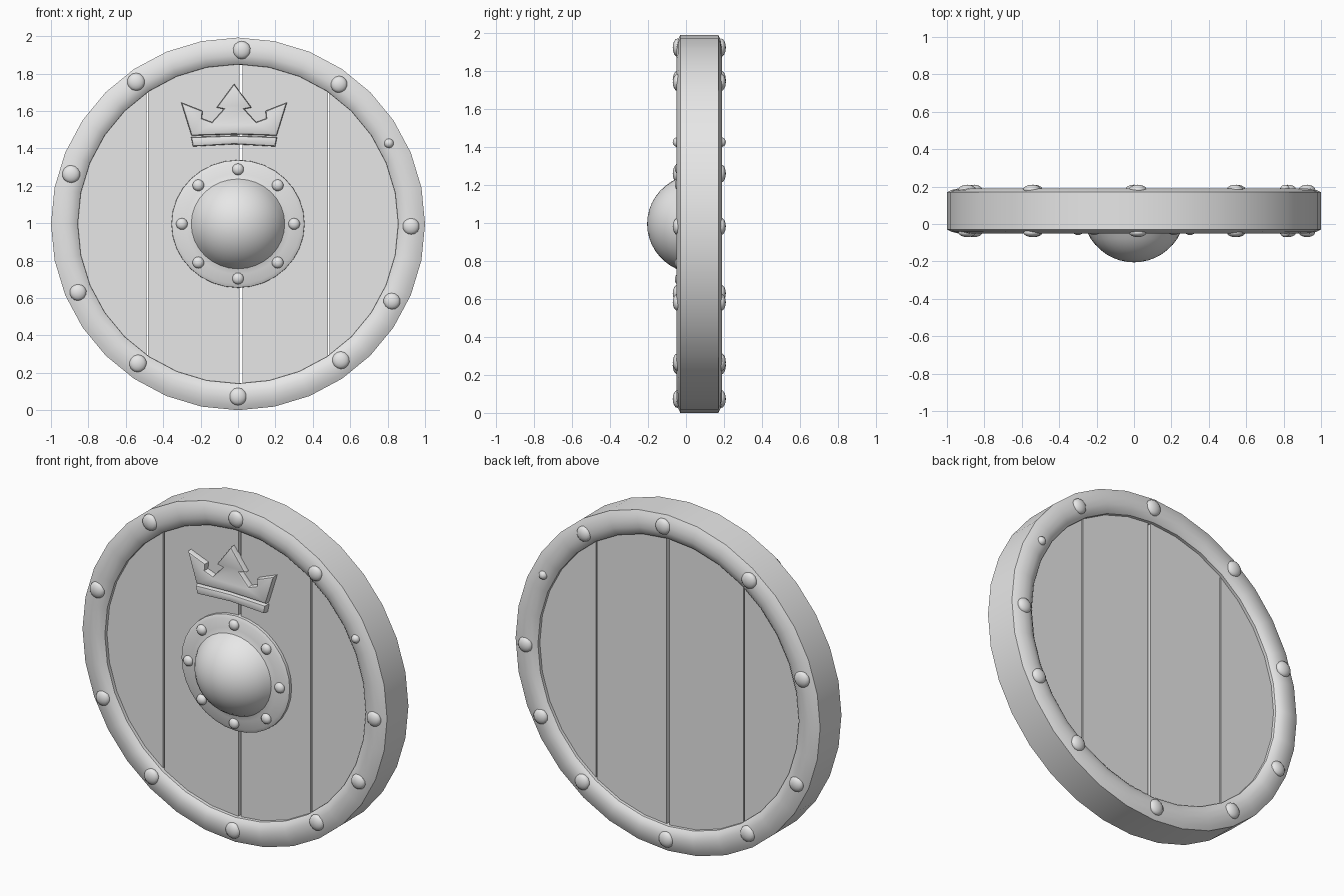
import bpy, bmesh, math

if "Cube" in bpy.data.objects:
    bpy.data.objects.remove(bpy.data.objects["Cube"])

CZ = 0.996          # height of the shield centre
FRONT, BACK = -0.005, 0.147   # faces of the wooden boards

grey = bpy.data.materials.new("plain grey")
grey.diffuse_color = (0.8, 0.8, 0.8, 1)
grey.use_nodes = True
grey.node_tree.nodes["Principled BSDF"].inputs["Base Color"].default_value = grey.diffuse_color


def finish(name, bm, angle=40):
    bmesh.ops.recalc_face_normals(bm, faces=bm.faces)
    me = bpy.data.meshes.new(name)
    bm.to_mesh(me)
    bm.free()
    me.materials.append(grey)
    ob = bpy.data.objects.new(name, me)
    bpy.context.collection.objects.link(ob)
    bpy.ops.object.select_all(action='DESELECT')
    ob.select_set(True)
    bpy.context.view_layer.objects.active = ob
    bpy.ops.object.shade_smooth_by_angle(angle=math.radians(angle))
    return ob


def lathe(name, profile, n, closed=False, squash=1.0):
    """Spin (radius, y) points around the y axis."""
    bm = bmesh.new()
    rings = []
    for i in range(n):
        a = 2 * math.pi * i / n
        rings.append([bm.verts.new((r * math.cos(a), y, CZ + squash * r * math.sin(a)))
                      for r, y in profile])
    m = len(profile)
    for i in range(n):
        p, q = rings[i], rings[(i + 1) % n]
        for j in range(m if closed else m - 1):
            k = (j + 1) % m
            bm.faces.new((p[j], p[k], q[k], q[j]))
    bmesh.ops.remove_doubles(bm, verts=bm.verts, dist=1e-5)
    return finish(name, bm)


def slab(name, outline, y0, y1, bevel=0.0):
    """Extrude an (x, z) outline between two depths, optionally rounding the front."""
    bm = bmesh.new()
    f = bm.faces.new([bm.verts.new((x, y0, z)) for x, z in outline])
    ext = bmesh.ops.extrude_face_region(bm, geom=[f])
    for v in ext["geom"]:
        if isinstance(v, bmesh.types.BMVert):
            v.co.y = y1
    if bevel:
        edges = [e for e in bm.edges if all(abs(v.co.y - y0) < 1e-5 for v in e.verts)]
        bmesh.ops.bevel(bm, geom=edges, offset=bevel, segments=2, profile=0.5,
                        affect='EDGES', clamp_overlap=True)
    return finish(name, bm)


def rivet(name, x, y, z, r, depth):
    bm = bmesh.new()
    bmesh.ops.create_uvsphere(bm, u_segments=14, v_segments=8, radius=1)
    for v in bm.verts:
        a, b, c = v.co
        v.co = (x + r * a, y + depth * c, z + r * b)
    finish(name, bm, 60)


# Rounded rim, symmetric front to back about y = 0.07
half = [(0.855, 0.07), (0.857, 0.165), (0.875, 0.18), (0.905, 0.19),
        (0.94, 0.19), (0.975, 0.182), (1.0, 0.17)]
profile = half + [(r, 0.14 - y) for r, y in reversed(half[1:])]
lathe("rim", profile, 32, closed=True, squash=0.996)

# Four boards clipped to the circle, with thin gaps between them
R = 0.9
for i, (a, b) in enumerate([(-0.885, -0.488), (-0.480, 0.007),
                            (0.024, 0.480), (0.488, 0.885)]):
    xs = [a + (b - a) * k / 12 for k in range(13)]
    top = [(x, CZ + math.sqrt(R * R - x * x)) for x in xs]
    bottom = [(x, 2 * CZ - z) for x, z in reversed(top)]
    slab(f"board_{i + 1}", top + bottom, FRONT, BACK)

# Central boss: round plate blending into a dome
cap_r, cap_y, tip = 0.25, -0.045, -0.205
h = cap_y - tip
S = (cap_r ** 2 + h ** 2) / (2 * h)
t0 = math.asin(cap_r / S)
dome = [(S * math.sin(t0 * k / 8), tip + S - S * math.cos(t0 * k / 8))
        for k in range(8, -1, -1)]
lathe("boss", [(0.357, 0.01), (0.355, -0.022), (0.335, -0.032), (0.28, -0.036)] + dome,
      32, squash=0.96)

# Rivets around the boss plate
for i in range(8):
    a = math.pi * i / 4
    rivet(f"boss_rivet_{i + 1}", 0.3 * math.cos(a), -0.037,
          CZ + 0.292 * math.sin(a), 0.031, 0.022)

# Rivets on both faces of the rim: x, z, radius
spots = [(0.02, 1.925, 0.048), (0.54, 1.742, 0.045), (0.807, 1.427, 0.026),
         (0.925, 0.983, 0.045), (0.823, 0.583, 0.045), (0.55, 0.267, 0.047),
         (0.0, 0.073, 0.047), (-0.535, 0.25, 0.047), (-0.855, 0.63, 0.045),
         (-0.892, 1.262, 0.048), (-0.545, 1.755, 0.048)]
for i, (x, z, r) in enumerate(spots):
    rivet(f"front_rivet_{i + 1}", x, -0.045, z, r, 0.025)
    rivet(f"back_rivet_{i + 1}", x, 0.185, z, r, 0.025)

# Crown emblem, mirrored about its own centre line
CX = -0.021
right = [(0.0, 1.745), (0.094, 1.618), (0.055, 1.61), (0.118, 1.54),
         (0.172, 1.56), (0.168, 1.6), (0.283, 1.645), (0.228, 1.468)]
crown = [(CX + x, z) for x, z in right] + [(CX, 1.475)] + \
        [(CX - x, z) for x, z in reversed(right[1:])]
slab("crown", crown, -0.04, 0.0, 0.014)

# Band under the crown
band = [(-0.23, 1.46), (0.0, 1.468), (0.23, 1.46), (0.22, 1.41), (0.0, 1.422), (-0.22, 1.41)]
slab("crown_band", [(CX + x, z) for x, z in band], -0.045, 0.0, 0.012)
